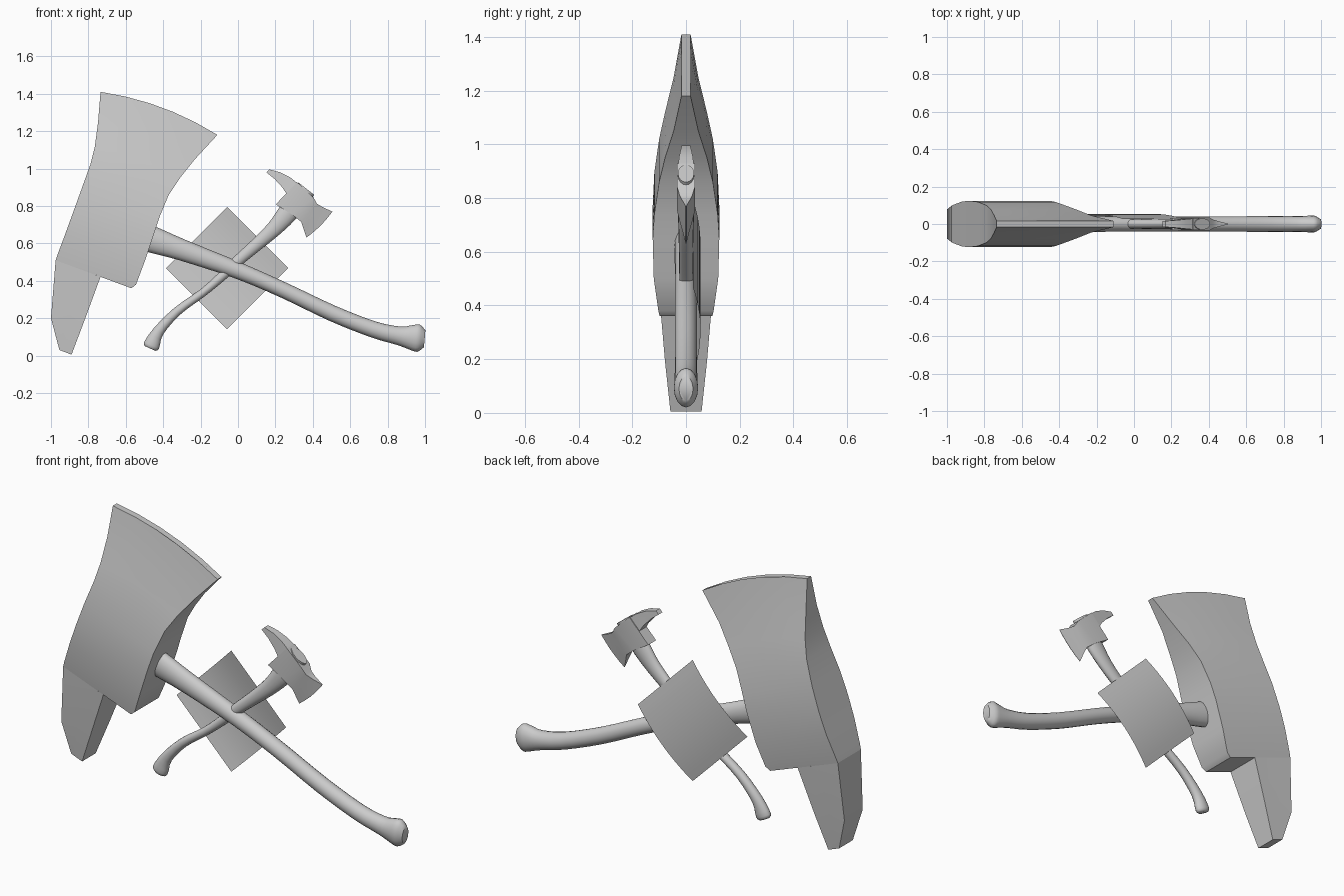
import bpy, bmesh, math
from mathutils import Vector

if "Cube" in bpy.data.objects:
    bpy.data.objects.remove(bpy.data.objects["Cube"])


def finish(name, bm, angle=35):
    bmesh.ops.remove_doubles(bm, verts=bm.verts, dist=1e-5)
    bmesh.ops.recalc_face_normals(bm, faces=bm.faces)
    me = bpy.data.meshes.new(name)
    bm.to_mesh(me)
    bm.free()
    ob = bpy.data.objects.new(name, me)
    bpy.context.collection.objects.link(ob)
    bpy.ops.object.select_all(action='DESELECT')
    ob.select_set(True)
    bpy.context.view_layer.objects.active = ob
    bpy.ops.object.shade_smooth_by_angle(angle=math.radians(angle))
    return ob


def skin(bm, rings):
    """Bridge closed rings of equal length and cap both ends."""
    rows = [[bm.verts.new(p) for p in r] for r in rings]
    n = len(rows[0])
    for a, b in zip(rows, rows[1:]):
        for i in range(n):
            j = (i + 1) % n
            bm.faces.new((a[i], a[j], b[j], b[i]))
    bm.faces.new(rows[0])
    bm.faces.new(rows[-1][::-1])


def blade_loft(bm, stations, seg=5):
    """Stations: left x, z, right x, z, half thickness, bulge of the row."""
    rings = []
    for lx, lz, rx, rz, h, bulge in stations:
        l, r = Vector((lx, 0, lz)), Vector((rx, 0, rz))
        side = (r - l).normalized()
        out = Vector((-side.z, 0, side.x))
        row = []
        for i in range(seg + 1):
            t = i / seg
            row.append(l.lerp(r, t) + out * bulge * 4 * t * (1 - t))
        y = Vector((0, h, 0))
        rings.append([p - y for p in row] + [p + y for p in reversed(row)])
    skin(bm, rings)


def handle(name, path, sides=16, steps=3):
    """Path: x, z, half width in the front view, half depth in y."""
    pts = [Vector(p) for p in path]
    ext = [pts[0] * 2 - pts[1]] + pts + [pts[-1] * 2 - pts[-2]]
    fine = []
    for i in range(1, len(ext) - 2):
        a, b, c, d = ext[i - 1:i + 3]
        for k in range(steps):
            t = k / steps
            fine.append(0.5 * (2 * b + (c - a) * t + (2 * a - 5 * b + 4 * c - d) * t * t
                               + (3 * b - a - 3 * c + d) * t ** 3))
    fine.append(pts[-1])
    rings = []
    for i, p in enumerate(fine):
        q, r = fine[max(i - 1, 0)], fine[min(i + 1, len(fine) - 1)]
        d = Vector((r[0] - q[0], 0, r[1] - q[1])).normalized()
        n = Vector((-d.z, 0, d.x))
        c = Vector((p[0], 0, p[1]))
        rings.append([c + n * p[2] * math.cos(a) + Vector((0, p[3] * math.sin(a), 0))
                      for a in (2 * math.pi * k / sides for k in range(sides))])
    bm = bmesh.new()
    skin(bm, rings)
    return finish(name, bm, 50)


# Large axe head: wide blade, then the stepped spike at the poll
bm = bmesh.new()
blade_loft(bm, [
    (-.975, .51, -.57, .36, .098, 0),
    (-.965, .54, -.545, .38, .103, 0),
    (-.92, .66, -.50, .50, .12, 0),
    (-.88, .77, -.45, .65, .124, 0),
    (-.835, .895, -.42, .74, .118, 0),
    (-.79, 1.02, -.37, .86, .10, .005),
    (-.765, 1.12, -.31, .95, .078, .015),
    (-.748, 1.25, -.23, 1.05, .046, .025),
    (-.735, 1.41, -.11, 1.18, .017, .035)])
finish("large_axe_blade", bm)

bm = bmesh.new()
blade_loft(bm, [
    (-.955, .03, -.89, .005, .058, 0),
    (-1.0, .20, -.82, .19, .078, 0),
    (-.975, .51, -.735, .421, .098, 0)], seg=2)
finish("large_axe_spike", bm)

# Large curved handle with flared knob
handle("large_axe_handle", [
    (-.56, .655, .072, .043), (-.45, .617, .07, .043), (-.3, .565, .057, .042),
    (0, .455, .045, .041), (.25, .347, .042, .041), (.5, .228, .043, .041),
    (.72, .141, .044, .042), (.86, .106, .05, .042), (.925, .097, .066, .044),
    (.965, .093, .073, .044), (.998, .09, .046, .026)])

# Small axe head: blade with eye block, then the hooked pick
bm = bmesh.new()
blade_loft(bm, [
    (.315, .928, .202, .808, .033, 0),
    (.404, .845, .285, .757, .034, 0),
    (.422, .812, .338, .715, .024, 0),
    (.455, .792, .35, .68, .014, 0),
    (.505, .77, .366, .631, .001, .008)])
finish("small_axe_blade", bm)

bm = bmesh.new()
blade_loft(bm, [
    (.168, .995, .152, .979, .016, 0),
    (.225, .98, .195, .945, .02, 0),
    (.28, .952, .238, .898, .026, 0),
    (.33, .912, .262, .86, .03, 0)], seg=2)
finish("small_axe_pick", bm)

# Small handle, its top passing through the eye
handle("small_axe_handle", [
    (-.47, .038, .03, .02), (-.462, .055, .043, .028), (-.425, .13, .03, .026),
    (-.325, .237, .024, .024), (-.19, .335, .022, .024), (-.09, .42, .025, .024),
    (0, .507, .03, .025), (.09, .585, .034, .026), (.19, .675, .042, .028),
    (.26, .755, .053, .03), (.31, .82, .053, .03), (.366, .892, .053, .03)])

# Thin bowed square mount behind the crossing handles
bm = bmesh.new()
n, half = 10, .231
u, v = Vector((1, 0, 1)).normalized(), Vector((1, 0, -1)).normalized()
rows = []
for i in range(n + 1):
    t = 2 * i / n - 1
    c = Vector((-.058, .054 - .028 * t * t, .467)) + u * half * t
    rows.append([bm.verts.new(c - v * half), bm.verts.new(c + v * half)])
for a, b in zip(rows, rows[1:]):
    bm.faces.new((a[0], a[1], b[1], b[0]))
finish("wall_mount_plate", bm)
